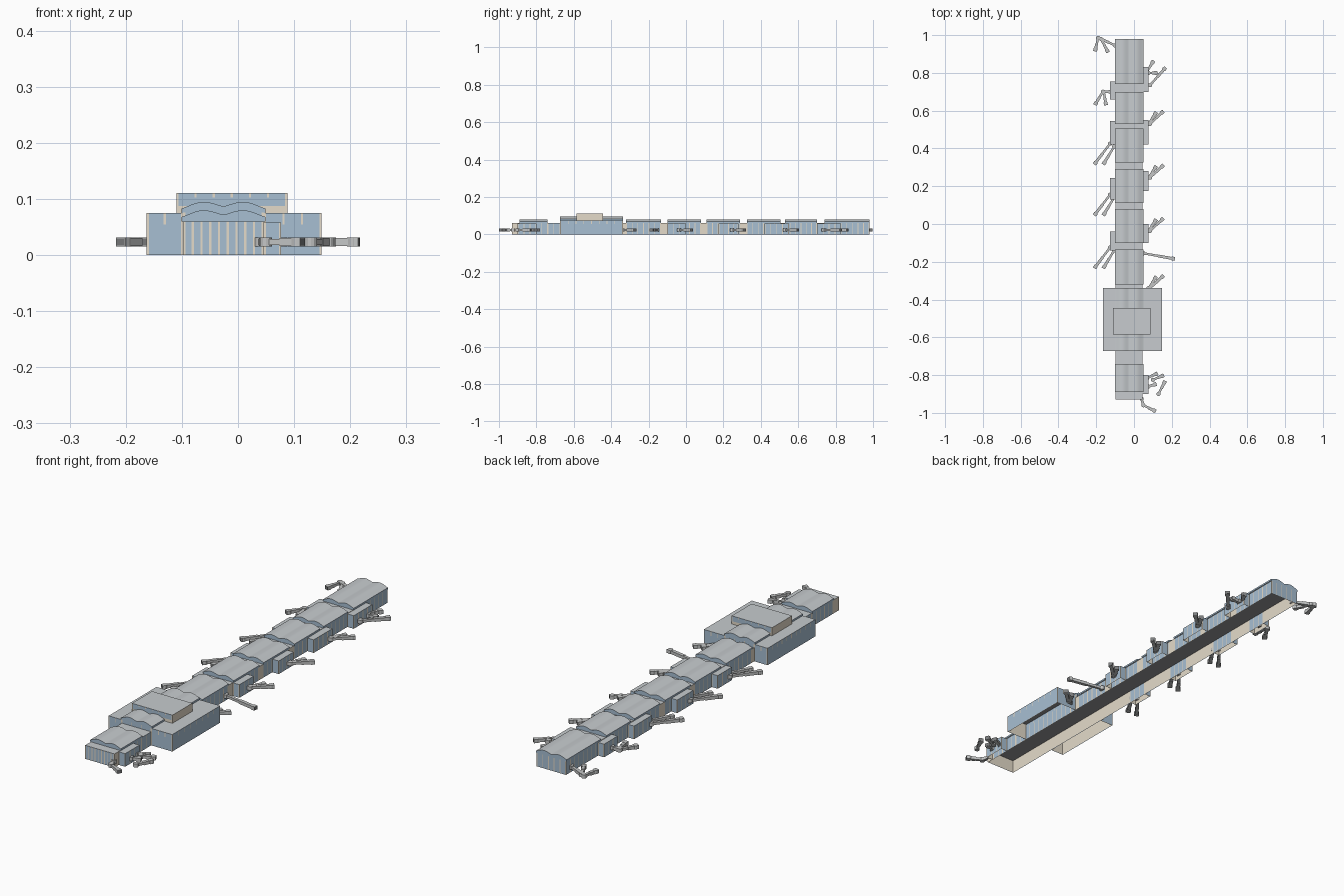
import bpy, bmesh, math
from mathutils import Vector, Matrix

cube = bpy.data.objects.get("Cube")
if cube:
    bpy.data.objects.remove(cube)

COLOURS = {
    "glass blue": (0.39, 0.52, 0.65),
    "beige cladding": (0.78, 0.71, 0.59),
    "roof grey": (0.57, 0.60, 0.62),
    "ceiling charcoal": (0.30, 0.30, 0.31),
    "bridge grey": (0.55, 0.56, 0.56),
    "cab dark grey": (0.20, 0.205, 0.21),
}
MATS = []
for label, rgb in COLOURS.items():
    m = bpy.data.materials.new(label)
    m.use_nodes = True
    m.diffuse_color = (*rgb, 1)
    m.node_tree.nodes["Principled BSDF"].inputs["Base Color"].default_value = (*rgb, 1)
    MATS.append(m)
GLASS, BEIGE, ROOF, CEILING, BRIDGE, DARK = range(len(MATS))


def finish(bm, name, smooth=False):
    mesh = bpy.data.meshes.new(name)
    bm.to_mesh(mesh)
    bm.free()
    for m in MATS:
        mesh.materials.append(m)
    if smooth:
        for p in mesh.polygons:
            p.use_smooth = True
        mesh.set_sharp_from_angle(angle=math.radians(35))
    bpy.context.collection.objects.link(bpy.data.objects.new(name, mesh))


def face(bm, points, mat):
    bm.faces.new([bm.verts.new(p) for p in points]).material_index = mat


def upright(bm, a, b, z0, z1, mat):
    face(bm, [(*a, z0), (*b, z0), (*b, z1), (*a, z1)], mat)


def glazed(bm, a, b, z0, z1, pitch, short=0):
    """Wall of glass panes between beige posts; short posts hang from the top."""
    a, b = Vector(a), Vector(b)
    n = max(1, round((b - a).length / pitch))
    bar = (b - a).normalized() * 0.004
    step = (b - a - bar) / n
    for i in range(n + 1):
        s = a + step * i
        foot = z1 - short if short and 0 < i < n else z0
        upright(bm, s, s + bar, foot, z1, BEIGE)
        if foot > z0:
            upright(bm, s, s + bar, z0, foot, GLASS)
        if i < n:
            upright(bm, s + bar, s + step, z0, z1, GLASS)


def corners(x0, x1, y0, y1):
    c = [(x0, y0), (x1, y0), (x1, y1), (x0, y1)]
    return {k: (c[i], c[(i + 1) % 4]) for i, k in enumerate("SENW")}


def shell(name, x0, x1, y0, y1, z0, z1, walls, pitch=0.03, lining=BEIGE, short=0):
    """Open-bottomed building; capital wall letters are glazed, small ones clad."""
    bm = bmesh.new()
    t = 0.003
    outer = corners(x0, x1, y0, y1)
    inner = corners(x0 + t * ("w" in walls.lower()), x1 - t * ("e" in walls.lower()),
                    y0 + t * ("s" in walls.lower()), y1 - t * ("n" in walls.lower()))
    for k in walls:
        a, b = outer[k.upper()]
        if k.isupper():
            glazed(bm, a, b, z0, z1, pitch, short)
        else:
            upright(bm, a, b, z0, z1, BEIGE)
        a, b = inner[k.upper()]
        upright(bm, b, a, z0, z1 - t, lining)
    face(bm, [(x, y, z1) for x, y in (outer[k][0] for k in "SENW")], ROOF)
    face(bm, [(x, y, z1 - t) for x, y in (inner[k][0] for k in "WNES")], CEILING)
    finish(bm, name)


def wave_roof(name, y0, y1, base):
    """Double-arched roof with glass gables."""
    bm = bmesh.new()
    n = 24
    rows = []
    for y in (y0, y1):
        row = [bm.verts.new((X0 - 0.003, y, base))]
        for i in range(n + 1):
            u = i / n
            z = base + 0.008 + 0.004 * math.sin(math.pi * u) + 0.009 * abs(math.sin(2 * math.pi * u)) ** 1.3
            row.append(bm.verts.new((X0 - 0.003 + (X1 - X0 + 0.006) * u, y, z)))
        row.append(bm.verts.new((X1 + 0.003, y, base)))
        rows.append(row)
    front, back = rows
    bm.faces.new(front[::-1])
    bm.faces.new(back)
    for i in range(len(front) - 1):
        f = bm.faces.new((front[i], front[i + 1], back[i + 1], back[i]))
        f.material_index = ROOF if 0 < i < len(front) - 2 else GLASS
    bmesh.ops.recalc_face_normals(bm, faces=bm.faces)
    finish(bm, name, True)


def paint(verts, mat):
    for v in verts:
        for f in v.link_faces:
            f.material_index = mat


def add_box(bm, centre, size, angle, mat):
    mtx = Matrix.Translation(centre) @ Matrix.Rotation(angle, 4, "Z") @ Matrix.Diagonal((*size, 1))
    paint(bmesh.ops.create_cube(bm, size=1, matrix=mtx)["verts"], mat)


def bridge(path):
    """Boarding bridge: round joints, telescoping tubes and an end cab."""
    bm = bmesh.new()
    pts = [Vector((x, y, 0.0235)) for x, y in path]
    for a, b in zip(pts, pts[1:]):
        d = b - a
        angle = math.atan2(d.y, d.x)
        add_box(bm, a.lerp(b, 0.3), (d.length * 0.6, 0.012, 0.011), angle, BRIDGE)
        add_box(bm, a.lerp(b, 0.75), (d.length * 0.5, 0.015, 0.014), angle, BRIDGE)
    for p in pts:
        joint = bmesh.ops.create_cone(bm, cap_ends=True, segments=12, radius1=0.011, radius2=0.011,
                                      depth=0.016, matrix=Matrix.Translation(p))
        paint(joint["verts"], BRIDGE)
    add_box(bm, pts[-1] + d.normalized() * 0.005, (0.012, 0.02, 0.0155), angle, BRIDGE)
    add_box(bm, pts[-1] + d.normalized() * 0.0105, (0.002, 0.016, 0.012), angle, DARK)
    finish(bm, "boarding_bridge")


# Concourse spine: glazed bays under wave roofs, clad links between them
X0, X1, TOP = -0.098, 0.046, 0.06
bays = [(-0.89, -0.74), (-0.32, -0.135), (-0.1, 0.08), (0.11, 0.29),
        (0.325, 0.505), (0.53, 0.7), (0.74, 0.98)]
cursor = -0.93
for y0, y1 in bays:
    if y0 == -0.32:
        shell("hall_corridor", X0, X1, cursor, -0.34, 0, TOP, "EW")
        cursor = -0.34
    first = cursor == -0.93
    shell("concourse_link", X0, X1, cursor, y0, 0, TOP, "Sew" if first else "ew", 0.0165)
    shell("concourse_bay", X0, X1, y0, y1, 0, TOP, "ENW" if y1 == 0.98 else "EW")
    wave_roof("wave_roof", y0, y1, TOP)
    cursor = y1

# Gate rooms on both sides, with glazed screens to the concourse on the right
for y0, y1 in [(-0.9, -0.8), (-0.1, 0), (0.175, 0.28), (0.42, 0.55), (0.7, 0.83)]:
    shell("left_gate_room", X1, 0.077, y0, y1, 0, 0.058, "SEN")
for y0, y1 in [(-0.14, -0.04), (0.13, 0.243), (0.42, 0.545), (0.66, 0.755)]:
    shell("right_gate_room", -0.127, X0, y0, y1, 0, 0.058, "SWN")
    screen = bmesh.new()
    glazed(screen, (X0 + 0.004, y0), (X0 + 0.004, y1), 0, TOP - 0.004, 0.03)
    finish(screen, "gate_screen")

# Main hall: side wings, raised centre and upper storey
H0, H1 = -0.673, -0.338
shell("hall_left_wing", X1, 0.149, H0, H1, 0, 0.075, "SEN", 0.04, short=0.02)
shell("hall_right_wing", -0.163, X0, H0, H1, 0, 0.075, "SWN", 0.035, short=0.02)
shell("hall_centre", X0, X1, H0, H1, TOP, 0.076, "SENW", 0.05)
wave_roof("hall_wave_roof", H0, H1, 0.075)
shell("upper_storey_base", -0.11, 0.088, -0.585, -0.445, 0.075, 0.088, "senw")
shell("upper_storey", -0.11, 0.088, -0.585, -0.445, 0.088, 0.111, "SeNw", 0.033, short=0.008)

# Boarding bridges in regular pairs
for y in (0.53, 0.245, -0.037, -0.34):
    bridge([(0.077, y), (0.112, y + 0.053)])
    bridge([(0.085, y), (0.148, y + 0.06)])
for y in (0.425, 0.155, -0.125):
    bridge([(-0.127, y), (-0.203, y - 0.1)])
    bridge([(-0.105, y - 0.015), (-0.157, y - 0.1)])

# Individual bridges at the ends
for path in [
    [(-0.1, 0.945), (-0.175, 0.98), (-0.142, 0.918)],
    [(-0.19, 0.985), (-0.204, 0.925)],
    [(0.07, 0.81), (0.098, 0.855)],
    [(0.077, 0.8), (0.112, 0.8)],
    [(0.085, 0.735), (0.16, 0.82)],
    [(-0.127, 0.7), (-0.16, 0.7), (-0.15, 0.64)],
    [(-0.165, 0.7), (-0.201, 0.64)],
    [(0.05, -0.155), (0.205, -0.183)],
    [(0.07, -0.815), (0.115, -0.795)],
    [(0.077, -0.86), (0.108, -0.85)],
    [(0.13, -0.9), (0.16, -0.84)],
    [(0.1, -0.825), (0.148, -0.805)],
    [(0.04, -0.925), (0.05, -0.96), (0.105, -0.987)],
]:
    bridge(path)
